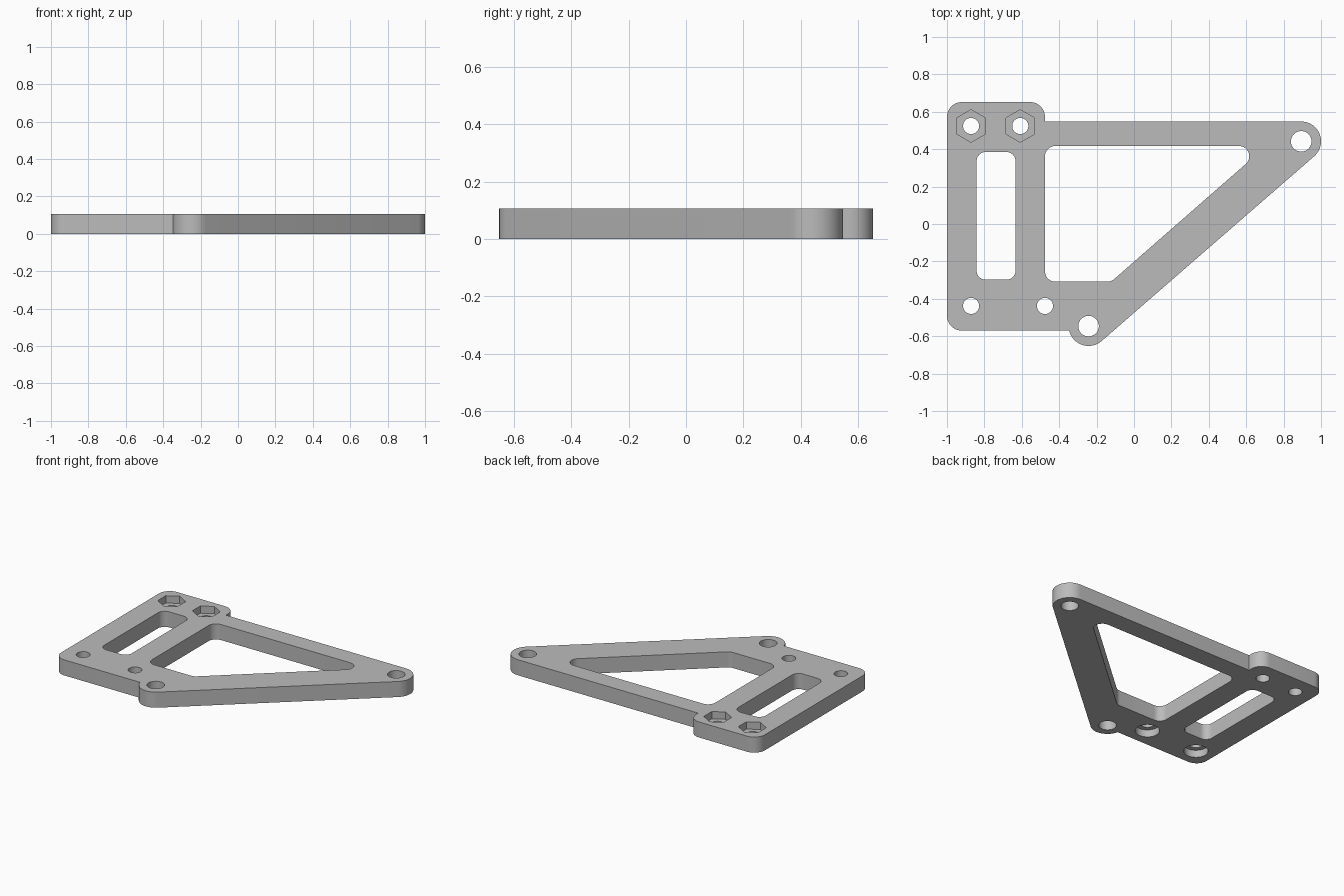
import bpy, bmesh
from math import radians, cos, sin, atan2, degrees, pi

if "Cube" in bpy.data.objects:
    bpy.data.objects.remove(bpy.data.objects["Cube"])

THICK = 0.107
RECESS = 0.05
TIP, FOOT, LUG_R = (0.894, 0.442), (-0.243, -0.546), 0.106   # rounded lugs
SLANT = degrees(atan2(TIP[1] - FOOT[1], TIP[0] - FOOT[0])) - 90  # outward normal of the brace

grey = bpy.data.materials.new("mid grey")
grey.use_nodes = True
grey.diffuse_color = (0.5, 0.5, 0.5, 1)
grey.node_tree.nodes["Principled BSDF"].inputs["Base Color"].default_value = (0.5, 0.5, 0.5, 1)


def arc(x, y, r, start, end):
    """Points along an arc, counter-clockwise, angles in degrees."""
    n = max(4, round((end - start) / 7.5))
    angles = [radians(start + (end - start) * i / n) for i in range(n + 1)]
    return [(x + r * cos(a), y + r * sin(a)) for a in angles]


def ring(x, y, r, sides=48):
    """Closed regular polygon with a corner pointing to +y."""
    return [(x + r * cos(pi / 2 + 2 * pi * i / sides),
             y + r * sin(pi / 2 + 2 * pi * i / sides)) for i in range(sides)]


def prism(name, outline, z0, z1):
    """Extrude a flat outline between two heights."""
    bm = bmesh.new()
    face = bm.faces.new([bm.verts.new((x, y, z0)) for x, y in outline])
    top = bmesh.ops.extrude_face_region(bm, geom=[face])["geom"]
    verts = [v for v in top if isinstance(v, bmesh.types.BMVert)]
    bmesh.ops.translate(bm, verts=verts, vec=(0, 0, z1 - z0))
    bmesh.ops.recalc_face_normals(bm, faces=bm.faces)
    mesh = bpy.data.meshes.new(name)
    bm.to_mesh(mesh)
    bm.free()
    mesh.materials.append(grey)
    obj = bpy.data.objects.new(name, mesh)
    bpy.context.collection.objects.link(obj)
    return obj


# Plate outline: square corners on the left, two lugs joined by the slanted brace
outline = (arc(-0.92, -0.49, 0.08, 180, 270)
           + arc(*FOOT, LUG_R, 193, 360 + SLANT)
           + arc(*TIP, LUG_R, SLANT, 90)
           + [(-0.476, TIP[1] + LUG_R)]
           + arc(-0.556, 0.572, 0.08, 0, 90)
           + arc(-0.92, 0.572, 0.08, 90, 180))
plate = prism("bracket_plate", outline, 0, THICK)

# Openings
slot = (arc(-0.792, -0.248, 0.05, 180, 270) + arc(-0.683, -0.248, 0.05, 270, 360)
        + arc(-0.683, 0.335, 0.05, 0, 90) + arc(-0.792, 0.335, 0.05, 90, 180))
window = (arc(-0.421, -0.253, 0.055, 180, 270) + arc(-0.142, -0.253, 0.055, 270, 360 + SLANT)
          + arc(0.561, 0.362, 0.055, SLANT, 90) + arc(-0.421, 0.362, 0.055, 90, 180))
cutters = [prism("slot_cutter", slot, -0.1, 0.2), prism("window_cutter", window, -0.1, 0.2)]

# Lug holes
for centre in (TIP, FOOT):
    cutters.append(prism("lug_hole_cutter", ring(*centre, 0.055), -0.1, 0.2))

# Bolt holes with hexagonal nut pockets on top
for x in (-0.871, -0.608):
    cutters.append(prism("bolt_hole_cutter", ring(x, 0.524, 0.043), -0.1, 0.2))
    cutters.append(prism("nut_pocket_cutter", ring(x, 0.524, 0.087, 6), THICK - RECESS, 0.2))

# Bolt holes with round counterbores underneath
for x in (-0.871, -0.476):
    cutters.append(prism("bolt_hole_cutter", ring(x, -0.438, 0.043), -0.1, 0.2))
    cutters.append(prism("counterbore_cutter", ring(x, -0.438, 0.076), -0.1, RECESS))

# Cut everything out of the plate
bpy.ops.object.select_all(action='DESELECT')
bpy.context.view_layer.objects.active = plate
plate.select_set(True)
for cutter in cutters:
    cutter.hide_render = True
    mod = plate.modifiers.new("cut", 'BOOLEAN')
    mod.operation = 'DIFFERENCE'
    mod.solver = 'EXACT'
    mod.object = cutter
    bpy.ops.object.modifier_apply(modifier=mod.name)
    bpy.data.objects.remove(cutter)

bpy.ops.object.shade_smooth_by_angle(angle=radians(30))
